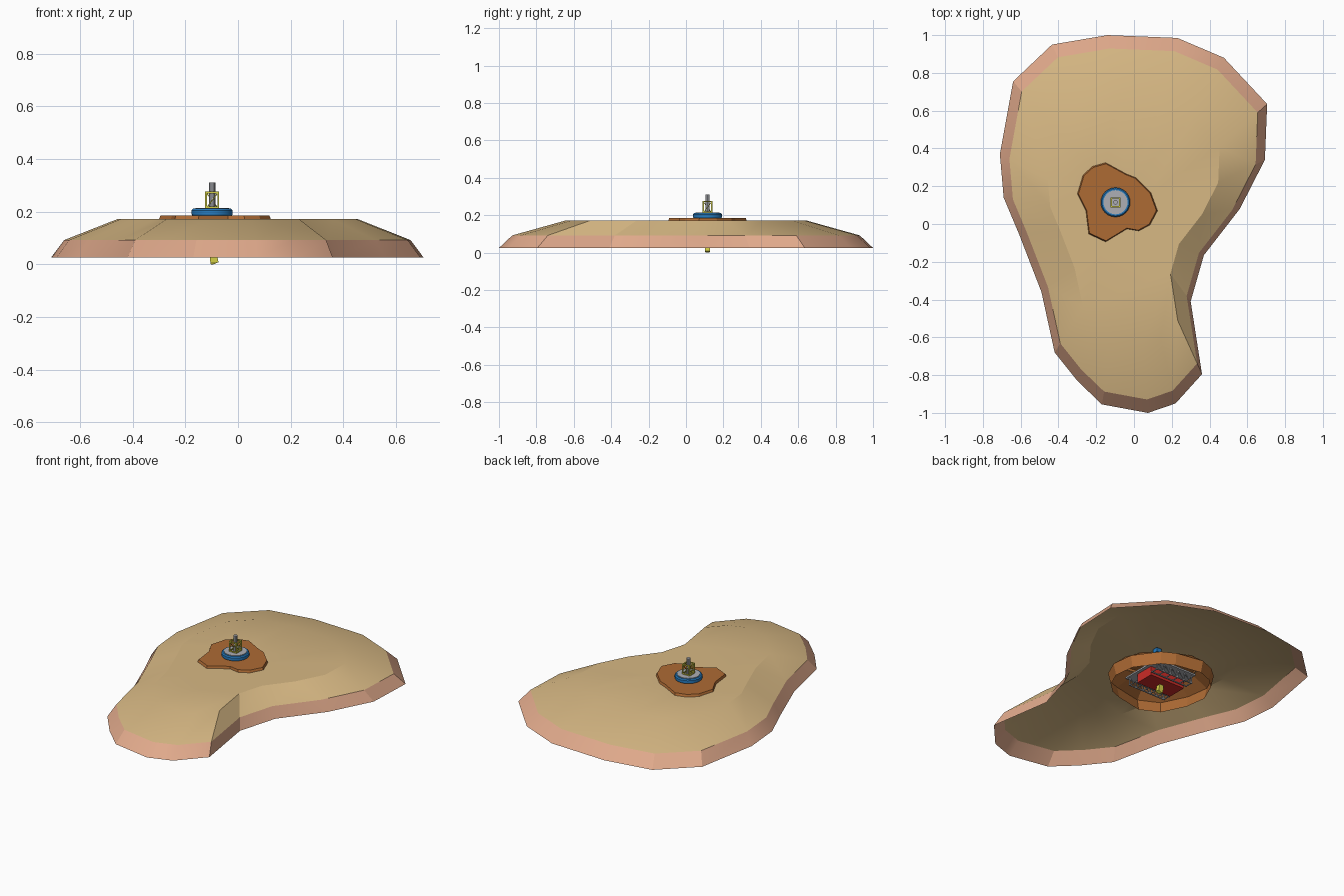
import bpy, bmesh, math
from mathutils import Vector

if "Cube" in bpy.data.objects:
    bpy.data.objects.remove(bpy.data.objects["Cube"])

CX, CY = -0.098, 0.115          # rig axis


def mat(name, r, g, b):
    m = bpy.data.materials.new(name)
    m.diffuse_color = (r, g, b, 1)
    m.use_nodes = True
    m.node_tree.nodes["Principled BSDF"].inputs["Base Color"].default_value = m.diffuse_color
    return m


SAND = mat("sand", 0.68, 0.48, 0.23)
CLAY = mat("pink_clay", 0.75, 0.40, 0.26)
EARTH = mat("orange_earth", 0.42, 0.145, 0.034)
BLUE = mat("blue_paint", 0.02, 0.2, 0.52)
GREY = mat("steel_grey", 0.42, 0.43, 0.46)
YELLOW = mat("yellow_paint", 0.65, 0.62, 0.06)
RED = mat("red_paint", 0.6, 0.025, 0.02)


def finish(name, bm, mats, smooth=None):
    me = bpy.data.meshes.new(name)
    bm.to_mesh(me)
    bm.free()
    for m in mats:
        me.materials.append(m)
    if smooth:
        me.shade_smooth()
        me.set_sharp_from_angle(angle=math.radians(smooth))
    ob = bpy.data.objects.new(name, me)
    bpy.context.collection.objects.link(ob)
    return ob


def ring(bm, pts, z, s=1.0, c=(0, 0)):
    return [bm.verts.new((c[0] + (x - c[0]) * s, c[1] + (y - c[1]) * s, z)) for x, y in pts]


def bridge(bm, a, b, mi=0):
    n = len(a)
    for i in range(n):
        f = bm.faces.new((a[i], a[(i + 1) % n], b[(i + 1) % n], b[i]))
        f.material_index = mi


def add_box(bm, x0, x1, y0, y1, z0, z1):
    v = bmesh.ops.create_cube(bm, size=1)["verts"]
    for p in v:
        p.co = Vector(((x0 + x1) / 2 + p.co.x * (x1 - x0),
                       (y0 + y1) / 2 + p.co.y * (y1 - y0),
                       (z0 + z1) / 2 + p.co.z * (z1 - z0)))


def add_bar(bm, a, b, w):
    a, b = Vector(a), Vector(b)
    d = b - a
    q = d.to_track_quat('Z', 'Y')
    for p in bmesh.ops.create_cube(bm, size=1)["verts"]:
        p.co = (a + b) / 2 + q @ Vector((p.co.x * w, p.co.y * w, p.co.z * d.length))


def lathe(name, prof, n, m, smooth=None):
    # closed stack of rings around the rig axis
    bm = bmesh.new()
    rs = [ring(bm, [(CX + r * math.cos(2 * math.pi * i / n), CY + r * math.sin(2 * math.pi * i / n))
                    for i in range(n)], z) for r, z in prof]
    for a, b in zip(rs, rs[1:]):
        bridge(bm, a, b)
    bm.faces.new(rs[0][::-1])
    bm.faces.new(rs[-1])
    return finish(name, bm, [m], smooth)


# Outlines, counter-clockwise
ISLAND = [(-.14, 1), (.23, .985), (.476, .88), (.705, .635), (.693, .34), (.56, .08),
          (.37, -.165), (.30, -.41), (.36, -.795), (.22, -.95), (.074, -1), (-.17, -.955),
          (-.30, -.83), (-.42, -.68), (-.49, -.36), (-.61, -.05), (-.69, .14), (-.71, .37),
          (-.64, .755), (-.434, .95)][::-1]
MOUND = [(-.15, .325), (-.04, .265), (.01, .245), (.09, .165), (.125, .07), (.085, -.005),
         (.026, -.037), (-.037, -.026), (-.15, -.095), (-.24, -.053), (-.255, .07),
         (-.30, .16), (-.27, .26), (-.22, .305)][::-1]

# Island: open shell with clay rim, sandy slope and plateau pierced by the mound
bm = bmesh.new()
lo = ring(bm, ISLAND, 0.025)
mid = ring(bm, ISLAND, 0.092, 0.929)
top = ring(bm, ISLAND, 0.172, 0.643)
bridge(bm, lo, mid, 1)
bridge(bm, mid, top, 0)
hole = ring(bm, MOUND, 0.172, 0.97, (CX, CY))
edges = []
for loop in (top, hole):
    for i in range(len(loop)):
        a, b = loop[i], loop[(i + 1) % len(loop)]
        edges.append(bm.edges.get((a, b)) or bm.edges.new((a, b)))
bmesh.ops.triangle_fill(bm, edges=edges, use_beauty=True, use_dissolve=False, normal=(0, 0, 1))
for f in bm.faces:
    f.normal_update()
    if f.normal.z < 0:
        f.normal_flip()
finish("island", bm, [SAND, CLAY], 22)

# Earth mound: irregular cap with a hollow skirt below the plateau
bm = bmesh.new()


def skirt(r):
    out = []
    for x, y in MOUND:
        d = Vector((x - CX, y - CY))
        k = 0.75 * r + 0.25 * d.length * r / 0.2
        out.append((CX + d.normalized().x * k, CY + d.normalized().y * k))
    return out


cap = ring(bm, MOUND, 0.186, 0.97, (CX, CY))
lip = ring(bm, MOUND, 0.171, 1.0, (CX, CY))
belly = ring(bm, skirt(0.29), 0.11)
base = ring(bm, skirt(0.275), 0.04)
bridge(bm, base, belly)
bridge(bm, belly, lip)
bridge(bm, lip, cap)
bm.faces.new(cap)
bmesh.ops.recalc_face_normals(bm, faces=bm.faces)
finish("earth_mound", bm, [EARTH])

# Blue round base and grey lid
lathe("blue_base", [(.072, .18), (.078, .19), (.078, .205), (.072, .211)], 24, BLUE, 30)
lathe("grey_lid", [(.064, .205), (.064, .214)], 24, GREY, 30)

# Yellow derrick frame with cross bracing
bm = bmesh.new()
h, z0, z1, w = 0.023, 0.212, 0.273, 0.007
cor = [(-h, -h), (h, -h), (h, h), (-h, h)]
for i in range(4):
    a, b = cor[i], cor[(i + 1) % 4]
    A, B = (CX + a[0], CY + a[1]), (CX + b[0], CY + b[1])
    add_bar(bm, (*A, z0), (*A, z1 + w / 2), w)
    for z in (z0 + .004, z1):
        add_bar(bm, (*A, z), (*B, z), w)
    add_bar(bm, (*A, z0), (*B, z1), 0.004)
finish("derrick_frame", bm, [YELLOW])

# Grey drill column through the whole rig
lathe("drill_column", [(.008, .03), (.008, .21), (.012, .212), (.012, .31)], 10, GREY, 30)

# Yellow drill tip under the rig
bm = bmesh.new()
t = ring(bm, [(CX - .012, CY - .014), (CX + .016, CY - .014), (CX + .016, CY + .014),
              (CX - .012, CY + .014)], 0.048)
u = ring(bm, [(CX - .007, CY - .014), (CX + .024, CY - .014), (CX + .024, CY + .014),
              (CX - .007, CY + .014)], 0.008)
v = ring(bm, [(CX - .005, CY - .01), (CX + .005, CY - .01), (CX + .005, CY + .01),
              (CX - .005, CY + .01)], 0.0)
bridge(bm, v, u)
bridge(bm, u, t)
bm.faces.new(t)
bm.faces.new(v[::-1])
bmesh.ops.recalc_face_normals(bm, faces=bm.faces)
finish("drill_tip", bm, [YELLOW])

# Underground machine: deck, red housing, side trusses, blue outlet
bm = bmesh.new()
add_box(bm, CX - .14, CX + .14, CY - .14, CY + .14, .105, .115)
finish("machine_deck", bm, [GREY])

bm = bmesh.new()
add_box(bm, CX - .12, CX + .12, CY - .06, CY + .06, .05, .105)
finish("red_housing", bm, [RED])

bm = bmesh.new()
for s in (-1, 1):
    for y in (.075, .12):
        add_bar(bm, (CX - .13, CY + s * y, .06), (CX + .13, CY + s * y, .06), .006)
    for i in range(6):
        x = CX - .125 + i * .05
        add_bar(bm, (x, CY + s * .075, .06), (x, CY + s * .12, .06), .005)
        add_bar(bm, (x, CY + s * .12, .06), (x, CY + s * .12, .108), .005)
        if i < 5:
            add_bar(bm, (x, CY + s * .12, .06), (x + .05, CY + s * .12, .106), .004)
finish("side_trusses", bm, [GREY])

bm = bmesh.new()
add_box(bm, CX + .13, CX + .165, CY + .13, CY + .165, .14, .165)
finish("blue_outlet", bm, [BLUE])
